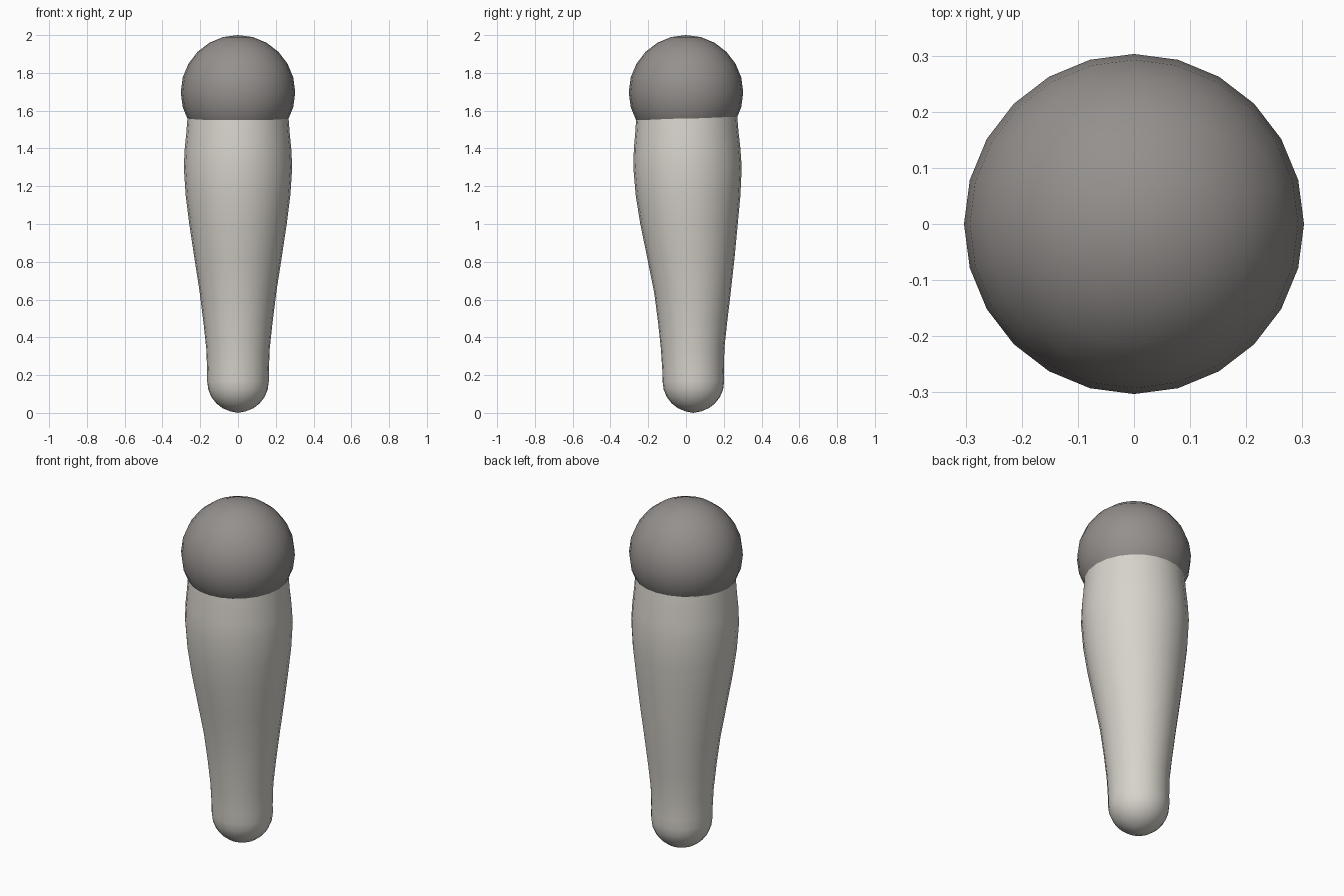
import bpy, bmesh, math

if "Cube" in bpy.data.objects:
    bpy.data.objects.remove(bpy.data.objects["Cube"])

def material(name, rgb):
    m = bpy.data.materials.new(name)
    m.diffuse_color = (*rgb, 1)
    m.use_nodes = True
    m.node_tree.nodes["Principled BSDF"].inputs["Base Color"].default_value = m.diffuse_color
    return m

def finish(name, bm, mat):
    bmesh.ops.recalc_face_normals(bm, faces=bm.faces)
    me = bpy.data.meshes.new(name)
    bm.to_mesh(me)
    bm.free()
    for p in me.polygons:
        p.use_smooth = True
    me.materials.append(mat)
    ob = bpy.data.objects.new(name, me)
    bpy.context.collection.objects.link(ob)
    return ob

SEG = 24
dark = material("warm grey", (0.30, 0.28, 0.27))
pale = material("pale stone", (0.68, 0.65, 0.60))

# Ball on top
bm = bmesh.new()
bmesh.ops.create_uvsphere(bm, u_segments=SEG, v_segments=12, radius=0.303)
bmesh.ops.translate(bm, verts=bm.verts, vec=(0, 0, 1.697))
finish("ball_cap", bm, dark)

# Tapered body: (height, radius, y centre), with rounded ends
rings = []
R = 0.163
for i in range(1, 7):
    a = math.radians(15 * i)
    rings.append((0.166 - 0.163 * math.cos(a), R * math.sin(a), 0.039))
rings += [(0.22, 0.163, 0.038), (0.34, 0.168, 0.035), (0.48, 0.183, 0.035),
          (0.64, 0.203, 0.034), (0.82, 0.231, 0.026), (1.0, 0.258, 0.016),
          (1.15, 0.277, 0.011), (1.3, 0.287, 0.008), (1.4, 0.282, 0.006),
          (1.48, 0.274, 0.005), (1.57, 0.267, 0.004), (1.68, 0.25, 0.002),
          (1.8, 0.18, 0)]

bm = bmesh.new()
loops = [[bm.verts.new((r * math.cos(2 * math.pi * k / SEG),
                        y + r * math.sin(2 * math.pi * k / SEG), z))
          for k in range(SEG)] for z, r, y in rings]
for a, b in zip(loops, loops[1:]):
    for k in range(SEG):
        n = (k + 1) % SEG
        bm.faces.new((a[k], a[n], b[n], b[k]))
# End poles
for loop, z, y in ((loops[0], 0.0, 0.039), (loops[-1], 1.85, 0)):
    tip = bm.verts.new((0, y, z))
    for k in range(SEG):
        bm.faces.new((loop[k], loop[(k + 1) % SEG], tip))
finish("tapered_body", bm, pale)
